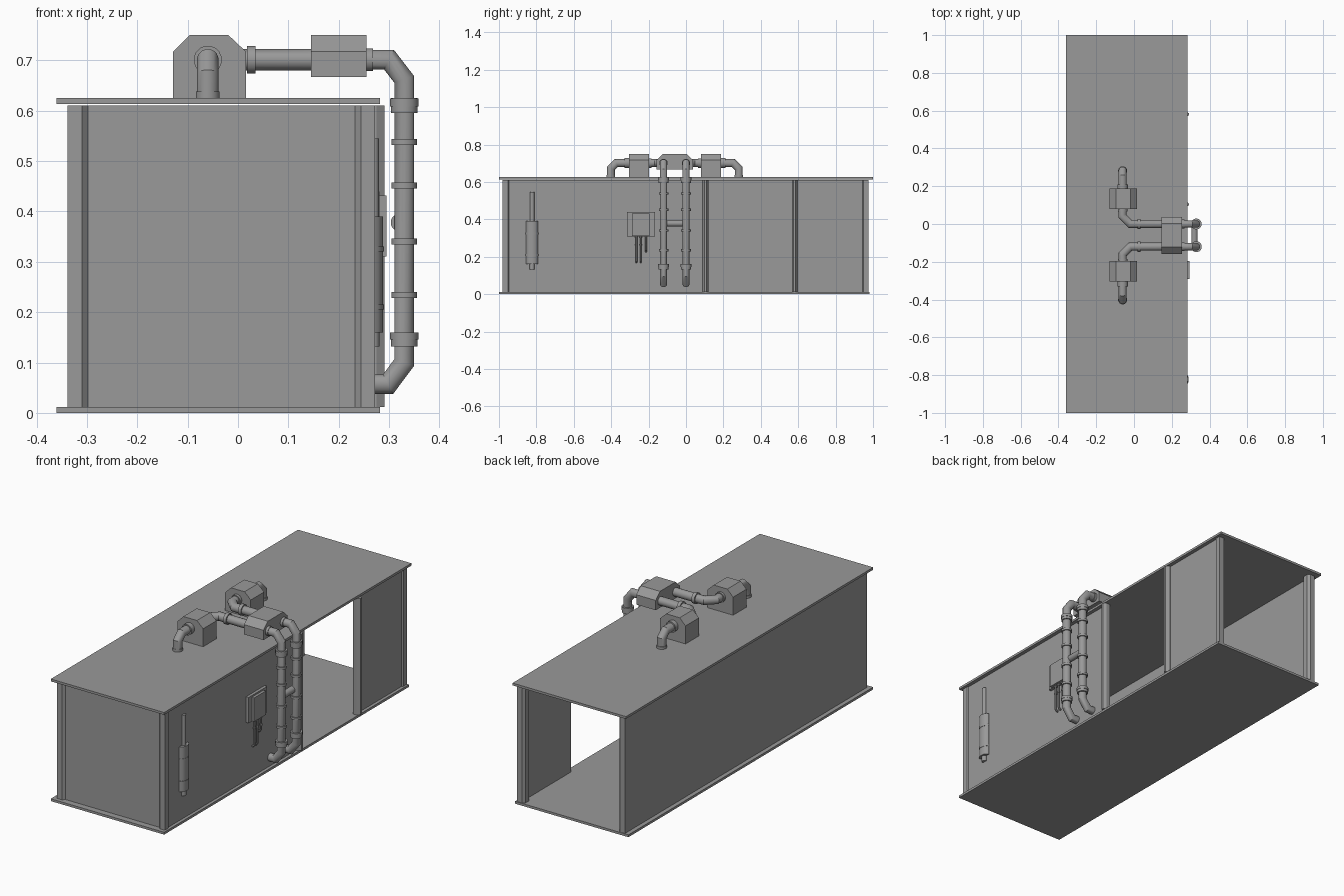
import bpy, bmesh, math
from mathutils import Vector

if "Cube" in bpy.data.objects:
    bpy.data.objects.remove(bpy.data.objects["Cube"])

smooth = []
grey = bpy.data.materials.new("dark_grey")
grey.diffuse_color = (0.32, 0.32, 0.32, 1)
grey.use_nodes = True
grey.node_tree.nodes["Principled BSDF"].inputs["Base Color"].default_value = grey.diffuse_color


def finish(name, bm, shade=False):
    bmesh.ops.recalc_face_normals(bm, faces=bm.faces)
    me = bpy.data.meshes.new(name)
    bm.to_mesh(me)
    bm.free()
    me.materials.append(grey)
    ob = bpy.data.objects.new(name, me)
    bpy.context.collection.objects.link(ob)
    if shade:
        smooth.append(ob)
    return ob


def prism(name, pts, direction):
    """Extrude a closed outline of 3D points along a vector."""
    bm = bmesh.new()
    d = Vector(direction)
    a = [bm.verts.new(p) for p in pts]
    b = [bm.verts.new(Vector(p) + d) for p in pts]
    bm.faces.new(a)
    bm.faces.new(b)
    for i in range(len(a)):
        j = (i + 1) % len(a)
        bm.faces.new((a[i], a[j], b[j], b[i]))
    return finish(name, bm)


def box(name, x0, x1, y0, y1, z0, z1):
    return prism(name, [(x0, y0, z0), (x1, y0, z0), (x1, y1, z0), (x0, y1, z0)], (0, 0, z1 - z0))


def tube(name, pts, r, n=16, squash=1.0):
    """Sweep a circle along a path with mitred corners."""
    bm = bmesh.new()
    P = [Vector(p) for p in pts]
    d = (P[1] - P[0]).normalized()
    u = d.orthogonal().normalized()
    v = d.cross(u)
    ring = [P[0] + r * (u * math.cos(t) + v * math.sin(t))
            for t in (2 * math.pi * (i + 0.5) / n for i in range(n))]
    rings = [ring]
    for k in range(1, len(P)):
        d = (P[k] - P[k - 1]).normalized()
        nxt = (P[k + 1] - P[k]).normalized() if k + 1 < len(P) else d
        m = (d + nxt).normalized()
        ring = [q + d * ((P[k] - q).dot(m) / d.dot(m)) for q in ring]
        rings.append(ring)
    vs = [[bm.verts.new(q) for q in rg] for rg in rings]
    for a, b in zip(vs, vs[1:]):
        for i in range(n):
            j = (i + 1) % n
            bm.faces.new((a[i], a[j], b[j], b[i]))
    bm.faces.new(vs[0])
    bm.faces.new(vs[-1])
    if squash != 1.0:
        for w in bm.verts:
            w.co.x = P[0].x + (w.co.x - P[0].x) * squash
    return finish(name, bm, True)


# Floor and roof slabs
box("floor", -0.36, 0.282, -1, 0.98, 0, 0.012)
box("roof", -0.36, 0.282, -1, 1, 0.613, 0.625)

# Walls (open back, doorway in the right side)
Z0, Z1 = 0.012, 0.61
box("left_wall", -0.338, -0.326, -0.975, 0.972, Z0, Z1)
box("front_wall", -0.33, 0.262, -0.968, -0.956, Z0, Z1)
box("right_wall_front", 0.254, 0.266, -0.97, 0.105, Z0, Z1)
box("right_wall_back", 0.254, 0.266, 0.58, 0.965, Z0, Z1)

# Corner posts with chamfered inner edges
profile = [(0, 0), (0.028, 0), (0.04, 0.012), (0.04, 0.04), (0.012, 0.04), (0, 0.028)]
for sx, cx in ((1, -0.338), (-1, 0.272)):
    for sy, cy in ((1, -0.98), (-1, 0.977)):
        prism("corner_post", [(cx + sx * a, cy + sy * b, Z0) for a, b in profile], (0, 0, Z1 - Z0))

# Doorway posts
for y in (0.104, 0.581):
    prism("door_post", [(0.255, y - 0.015, Z0), (0.275, y - 0.015, Z0), (0.291, y - 0.005, Z0),
                        (0.291, y + 0.005, Z0), (0.275, y + 0.015, Z0), (0.255, y + 0.015, Z0)],
          (0, 0, Z1 - Z0))

# Roof vent housings
for y in (-0.305, 0.08):
    prism("vent_housing", [(-0.129, y, 0.625), (0.016, y, 0.625), (0.016, y, 0.717),
                           (-0.019, y, 0.75), (-0.096, y, 0.75), (-0.129, y, 0.717)], (0, 0.108, 0))
prism("junction_housing", [(0.145, -0.158, 0.667), (0.145, 0.038, 0.667), (0.145, 0.038, 0.717),
                           (0.145, 0.003, 0.75), (0.145, -0.123, 0.75), (0.145, -0.158, 0.717)],
      (0.11, 0, 0))

# Two mirrored pipe runs about y = -0.06
PR, H = 0.02, 0.701
for s in (-1, 1):
    def Y(a):
        return -0.06 + s * a

    tube("roof_pipe", [(-0.06, Y(0.342), 0.62), (-0.06, Y(0.342), 0.672), (-0.06, Y(0.312), H),
                       (-0.06, Y(0.11), H), (-0.06, Y(0.1), H), (-0.02, Y(0.06), H),
                       (0.2, Y(0.06), H)], PR + 0.0015)
    tube("down_pipe", [(0.2, Y(0.06), H), (0.3, Y(0.06), H), (0.33, Y(0.06), 0.662),
                       (0.33, Y(0.06), 0.1), (0.298, Y(0.06), 0.057), (0.262, Y(0.06), 0.057)], PR)
    # Collars
    tube("roof_collar", [(-0.06, Y(0.342), 0.624), (-0.06, Y(0.342), 0.638)], 0.024)
    tube("vent_collar", [(-0.06, Y(0.245), H), (-0.06, Y(0.27), H)], 0.028)
    tube("vent_collar", [(-0.06, Y(0.14), H), (-0.06, Y(0.125), H)], 0.026)
    tube("run_collar", [(0.018, Y(0.06), H), (0.035, Y(0.06), H)], 0.028)
    tube("junction_collar", [(0.25, Y(0.06), H), (0.268, Y(0.06), H)], 0.023)
    for z, h, r in ((0.61, 0.015, 0.027), (0.616, 0.008, 0.029), (0.538, 0.006, 0.026),
                    (0.451, 0.006, 0.026), (0.34, 0.006, 0.026), (0.234, 0.006, 0.026),
                    (0.146, 0.014, 0.027), (0.153, 0.007, 0.029)):
        tube("pipe_collar", [(0.33, Y(0.06), z - h), (0.33, Y(0.06), z + h)], r)

# Link between the two down pipes
tube("cross_pipe", [(0.32, -0.12, 0.378), (0.32, 0, 0.378)], 0.017)

# Extinguisher canister, half sunk in the wall
EY = -0.823
tube("canister", [(0.266, EY, 0.16), (0.266, EY, 0.39)], 0.033, squash=0.68)
for z in (0.21, 0.325):
    tube("canister_band", [(0.266, EY, z - 0.005), (0.266, EY, z + 0.005)], 0.035, squash=0.69)
tube("canister_rod", [(0.268, EY, 0.38), (0.268, EY, 0.545)], 0.012)
tube("canister_outlet", [(0.268, EY, 0.132), (0.268, EY, 0.165)], 0.013)

# Control box with conduits
box("control_back_plate", 0.26, 0.281, -0.315, -0.165, 0.308, 0.44)
box("control_front", 0.275, 0.295, -0.29, -0.195, 0.31, 0.432)
for y, z in ((-0.265, 0.17), (-0.242, 0.17), (-0.214, 0.228)):
    tube("conduit", [(0.28, y, 0.315), (0.28, y, z + 0.01), (0.272, y, z), (0.262, y, z)], 0.005, 8)
    for dz in (0.08, 0.12):
        tube("conduit_collar", [(0.28, y, 0.38 - dz), (0.28, y, 0.388 - dz)], 0.007, 8)

# Smooth shading on round parts
for ob in smooth:
    ob.select_set(True)
bpy.context.view_layer.objects.active = smooth[0]
bpy.ops.object.shade_smooth_by_angle(angle=math.radians(30))
